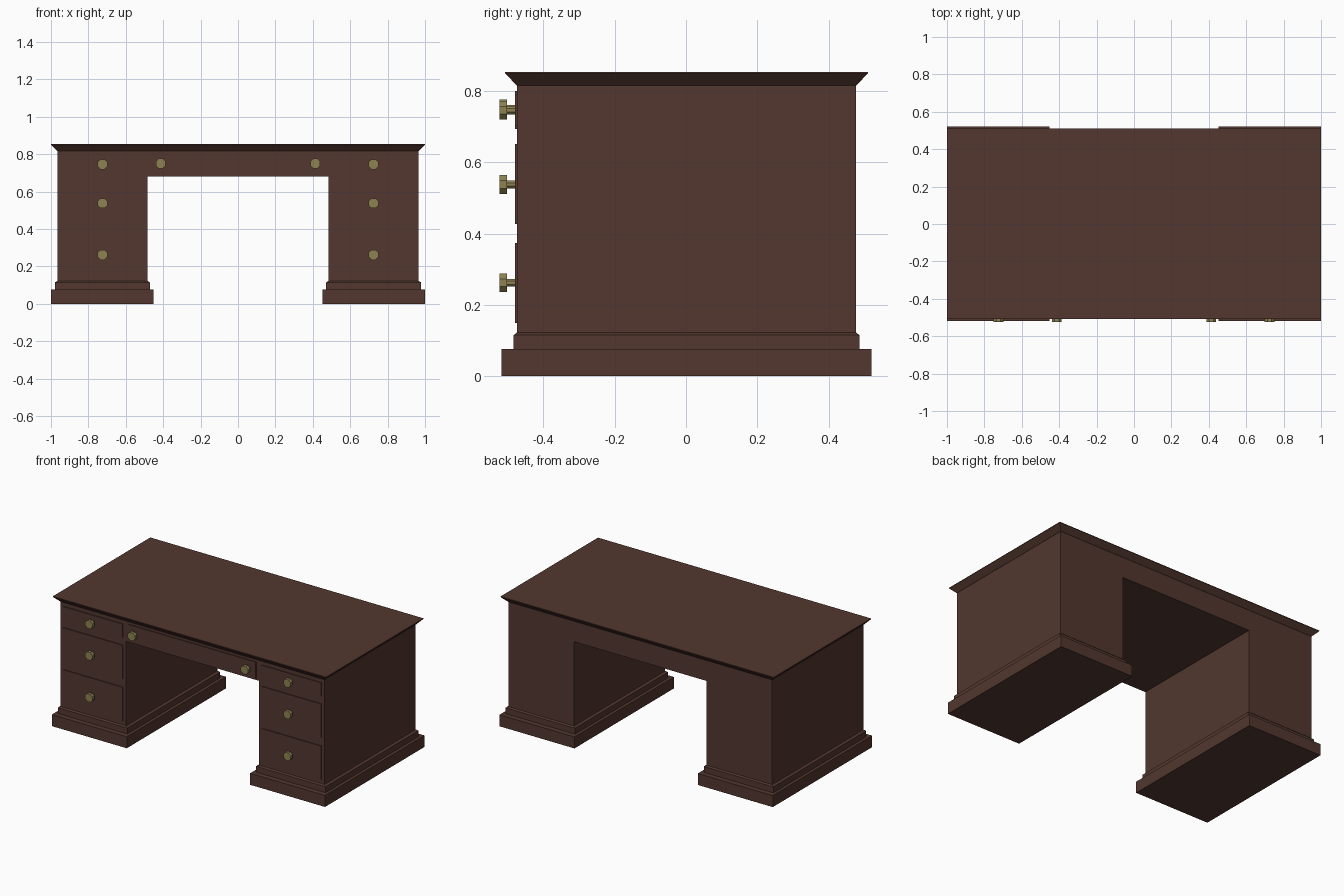
import bpy, bmesh, math
from mathutils import Matrix

if "Cube" in bpy.data.objects:
    bpy.data.objects.remove(bpy.data.objects["Cube"])

CY = 0.0015          # body centre in y (knobs project forward)
FRONT = CY - 0.476   # front face of the carcass


def material(name, rgb):
    m = bpy.data.materials.new(name)
    m.diffuse_color = (*rgb, 1)
    m.use_nodes = True
    m.node_tree.nodes["Principled BSDF"].inputs["Base Color"].default_value = m.diffuse_color
    return m


WOOD = material("dark_wood", (0.085, 0.038, 0.028))
BRASS = material("brass", (0.27, 0.225, 0.085))


def finish(name, bm, mat):
    bmesh.ops.recalc_face_normals(bm, faces=bm.faces)
    me = bpy.data.meshes.new(name)
    bm.to_mesh(me)
    bm.free()
    me.materials.append(mat)
    ob = bpy.data.objects.new(name, me)
    bpy.context.collection.objects.link(ob)
    return ob


def stack(name, cx, rings):
    """Closed solid lofted through rectangles (half_x, half_y, z)."""
    bm = bmesh.new()
    loops = [[bm.verts.new((cx + sx * hx, CY + sy * hy, z))
              for sx, sy in ((-1, -1), (1, -1), (1, 1), (-1, 1))]
             for hx, hy, z in rings]
    for a, b in zip(loops, loops[1:]):
        for i in range(4):
            j = (i + 1) % 4
            bm.faces.new((a[i], a[j], b[j], b[i]))
    bm.faces.new(loops[0][::-1])
    bm.faces.new(loops[-1])
    return finish(name, bm, WOOD)


def drawer_front(name, cx, half_w, z0, z1):
    """Thin raised panel on the front face."""
    y0, y1 = FRONT - 0.006, FRONT + 0.01
    bm = bmesh.new()
    bmesh.ops.create_cube(bm, size=1, matrix=Matrix.Translation(
        (cx, (y0 + y1) / 2, (z0 + z1) / 2)) @ Matrix.Diagonal((2 * half_w, y1 - y0, z1 - z0, 1)))
    return finish(name, bm, WOOD)


def knob(name, x, z):
    """Octagonal knob: slim stem and wide flat head."""
    bm = bmesh.new()
    for r, y0, y1 in ((0.012, -0.505, FRONT + 0.005), (0.0285, -0.524, -0.502)):
        m = (Matrix.Translation((x, (y0 + y1) / 2, z))
             @ Matrix.Rotation(math.pi / 2, 4, 'X')
             @ Matrix.Rotation(math.pi / 8, 4, 'Z'))
        bmesh.ops.create_cone(bm, cap_ends=True, segments=8, radius1=r,
                              radius2=r, depth=y1 - y0, matrix=m)
    return finish(name, bm, BRASS)


# Pedestals with stepped plinths, drawers and knobs
for side, s in (("left", -1), ("right", 1)):
    cx = s * 0.725
    stack(f"{side}_pedestal", cx, [
        (0.274, 0.519, 0), (0.274, 0.519, 0.076),
        (0.254, 0.485, 0.076), (0.254, 0.485, 0.115),
        (0.24, 0.476, 0.123), (0.24, 0.476, 0.816)])
    for label, z0, z1, kz in (("bottom", 0.149, 0.373, 0.262),
                              ("middle", 0.427, 0.651, 0.538),
                              ("top", 0.703, 0.791, 0.746)):
        drawer_front(f"{side}_{label}_drawer", cx, 0.217, z0, z1)
        knob(f"{side}_{label}_knob", cx, kz)
    knob(f"{side}_centre_knob", s * 0.413, 0.75)

# Kneehole span and its wide drawer
stack("centre_span", 0, [(0.485, 0.476, 0.68), (0.485, 0.476, 0.816)])
drawer_front("centre_drawer", 0, 0.466, 0.693, 0.80)

# Desktop with outward-sloping edge
stack("desktop", 0, [(0.966, 0.477, 0.816), (0.999, 0.509, 0.85), (0.999, 0.509, 0.854)])
